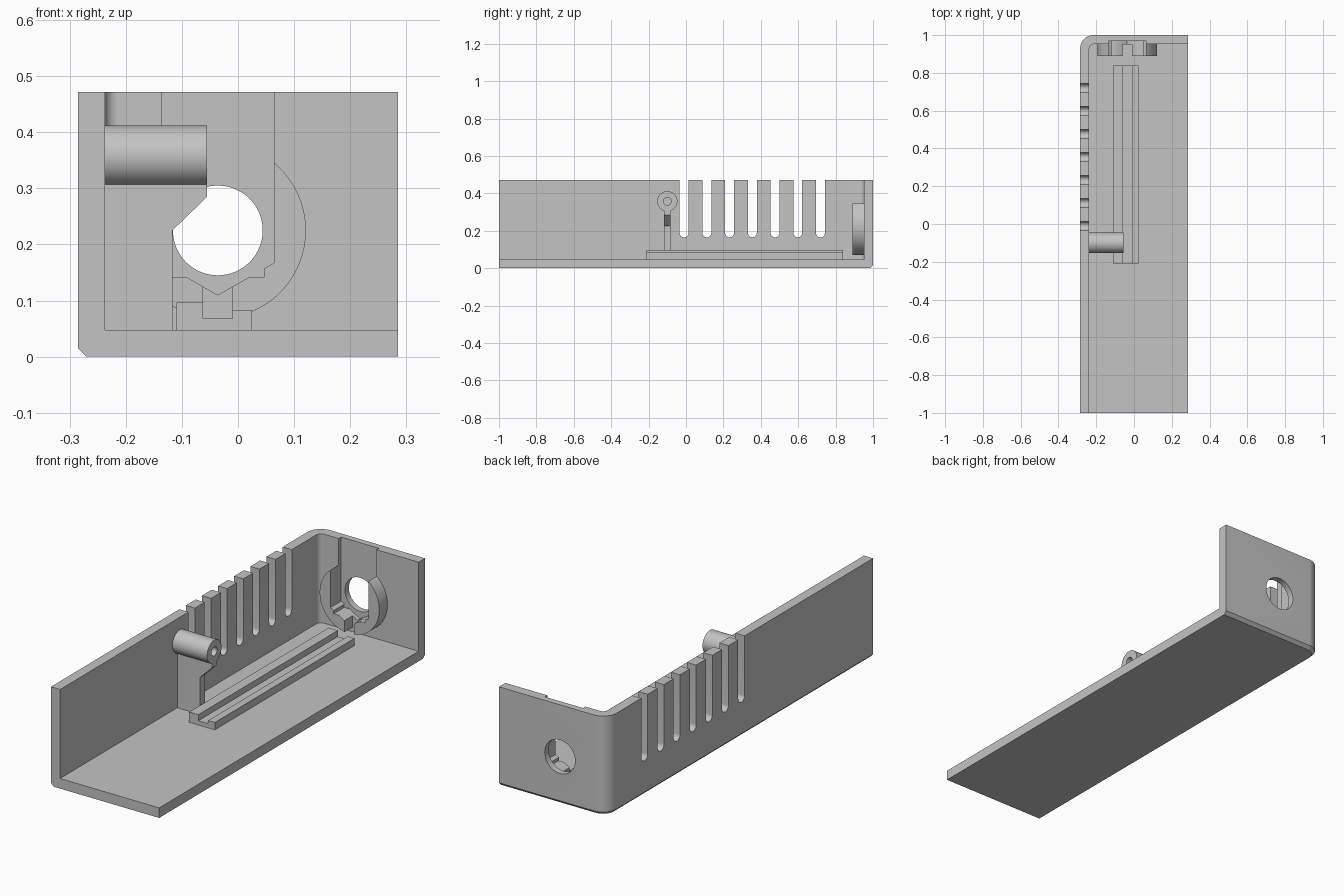
import bpy, bmesh
from math import sin, cos, pi, radians

cube = bpy.data.objects.get("Cube")
if cube:
    bpy.data.objects.remove(cube, do_unlink=True)

grey = bpy.data.materials.new("light_grey_plastic")
grey.use_nodes = True
color = (0.55, 0.55, 0.55, 1)
grey.diffuse_color = color
grey.node_tree.nodes["Principled BSDF"].inputs["Base Color"].default_value = color

W, L, H, T = 0.285, 1.0, 0.472, 0.048    # half width, half length, height, wall
HX, HZ = -0.036, 0.225                   # centre of the socket hole
PLACE = {"x": lambda u, v, a: (a, u, v),
         "y": lambda u, v, a: (u, a, v),
         "z": lambda u, v, a: (u, v, a)}


def loft(name, axis, layers):
    """Solid through (profile, position) layers along an axis."""
    bm = bmesh.new()
    rings = [[bm.verts.new(PLACE[axis](u, v, a)) for u, v in pts] for pts, a in layers]
    for low, high in zip(rings, rings[1:]):
        for i in range(len(low)):
            j = (i + 1) % len(low)
            bm.faces.new((low[i], low[j], high[j], high[i]))
    bm.faces.new(rings[0][::-1])
    bm.faces.new(rings[-1])
    bmesh.ops.recalc_face_normals(bm, faces=bm.faces)
    mesh = bpy.data.meshes.new(name)
    bm.to_mesh(mesh)
    bm.free()
    mesh.materials.append(grey)
    ob = bpy.data.objects.new(name, mesh)
    bpy.context.collection.objects.link(ob)
    return ob


def prism(name, axis, pts, lo, hi):
    return loft(name, axis, [(pts, lo), (pts, hi)])


def arc(cx, cy, r, start, end, n):
    return [(cx + r * cos(start + (end - start) * i / n),
             cy + r * sin(start + (end - start) * i / n)) for i in range(n + 1)]


def circle(cx, cy, r, n=64):
    return arc(cx, cy, r, 0, 2 * pi, n)[:-1]


def footprint(left, right, front, back, r):
    """Rectangle with its back left corner rounded."""
    return [(right, front), (right, back)] + \
        arc(left + r, back - r, r, pi / 2, pi, 12) + [(left, front)]


def cut(ob, cutters):
    for c in cutters:
        c.hide_render = True
        m = ob.modifiers.new("cut", "BOOLEAN")
        m.operation, m.solver, m.object = "DIFFERENCE", "EXACT", c
        bpy.context.view_layer.objects.active = ob
        bpy.ops.object.modifier_apply(modifier=m.name)


# Tray shell: floor, side wall and end wall with a chamfered bottom edge
C = 0.015
outer = footprint(-W, W, -L, L, 0.07)
shell = loft("shell", "z", [(footprint(-W + C, W, -L, L - C, 0.055), 0),
                            (outer, C), (outer, H)])
cutters = [prism("interior_cutter", "z",
                 footprint(-W + T, 1, -2, L - T, 0.024), T, 1)]

# Vent slots with round bottoms
for i in range(7):
    y = -0.01 + i * 0.1215
    slot = arc(y, 0.189, 0.024, pi, 2 * pi, 12) + [(y + 0.024, 1), (y - 0.024, 1)]
    cutters.append(prism("vent_cutter", "x", slot, -0.4, -0.225))

# Nut slot, body slot and cable gap, shared by the end wall and the holder
nut = [(HX - 0.1, 0.6), (HX - 0.1, HZ - 0.058), (HX, HZ - 0.115),
       (HX + 0.1, HZ - 0.058), (HX + 0.1, 0.6)]
body = [(HX + s * 0.083, z) for s, z in ((-1, 0.142), (1, 0.142), (1, 0.55), (-1, 0.55))]
gap = [(HX - 0.026, 0.052), (HX + 0.026, 0.052), (HX + 0.026, 0.3), (HX - 0.026, 0.3)]
nut_cut = prism("nut_cutter", "y", nut, 0.8, 0.97)
body_cut = prism("body_cutter", "y", body, 0.79, 0.969)
gap_cut = prism("gap_cutter", "y", gap, 0.78, 0.951)
hole_cut = prism("hole_cutter", "y", circle(HX, HZ, 0.08), 0.9, 1.2)
cut(shell, cutters + [nut_cut, body_cut, hole_cut])

# Round socket holder on the end wall
holder = prism("socket_holder", "y", circle(HX, HZ, 0.157, 96), 0.89, 0.96)
cut(holder, [nut_cut, body_cut, gap_cut])

# Screw boss on the side wall, with its blind hole
boss = prism("screw_boss", "x", circle(-0.1, 0.358, 0.054), -0.25, -0.055)
bore = prism("bore_cutter", "x", circle(-0.1, 0.358, 0.021, 32), -0.237, 0.1)
cut(boss, [bore])

# Rib carrying the boss
rib = prism("boss_rib", "y", [(-0.25, 0.04), (-0.117, 0.04), (-0.117, 0.225),
                              (-0.055, 0.285), (-0.055, 0.32), (-0.25, 0.32)],
            -0.118, -0.082)

# Grooved board rail on the floor
rail = prism("board_rail", "y", [(-0.11, 0.04), (0.025, 0.04), (0.025, 0.083),
                                 (-0.01, 0.083), (-0.01, 0.068), (-0.062, 0.068),
                                 (-0.062, 0.097), (-0.11, 0.097)], -0.21, 0.84)

# Remove cutters and smooth the curved faces
for c in cutters + [nut_cut, body_cut, gap_cut, hole_cut, bore]:
    bpy.data.objects.remove(c, do_unlink=True)
for ob in (shell, holder, boss, rib, rail):
    bpy.ops.object.select_all(action="DESELECT")
    ob.select_set(True)
    bpy.context.view_layer.objects.active = ob
    bpy.ops.object.shade_smooth_by_angle(angle=radians(30))
